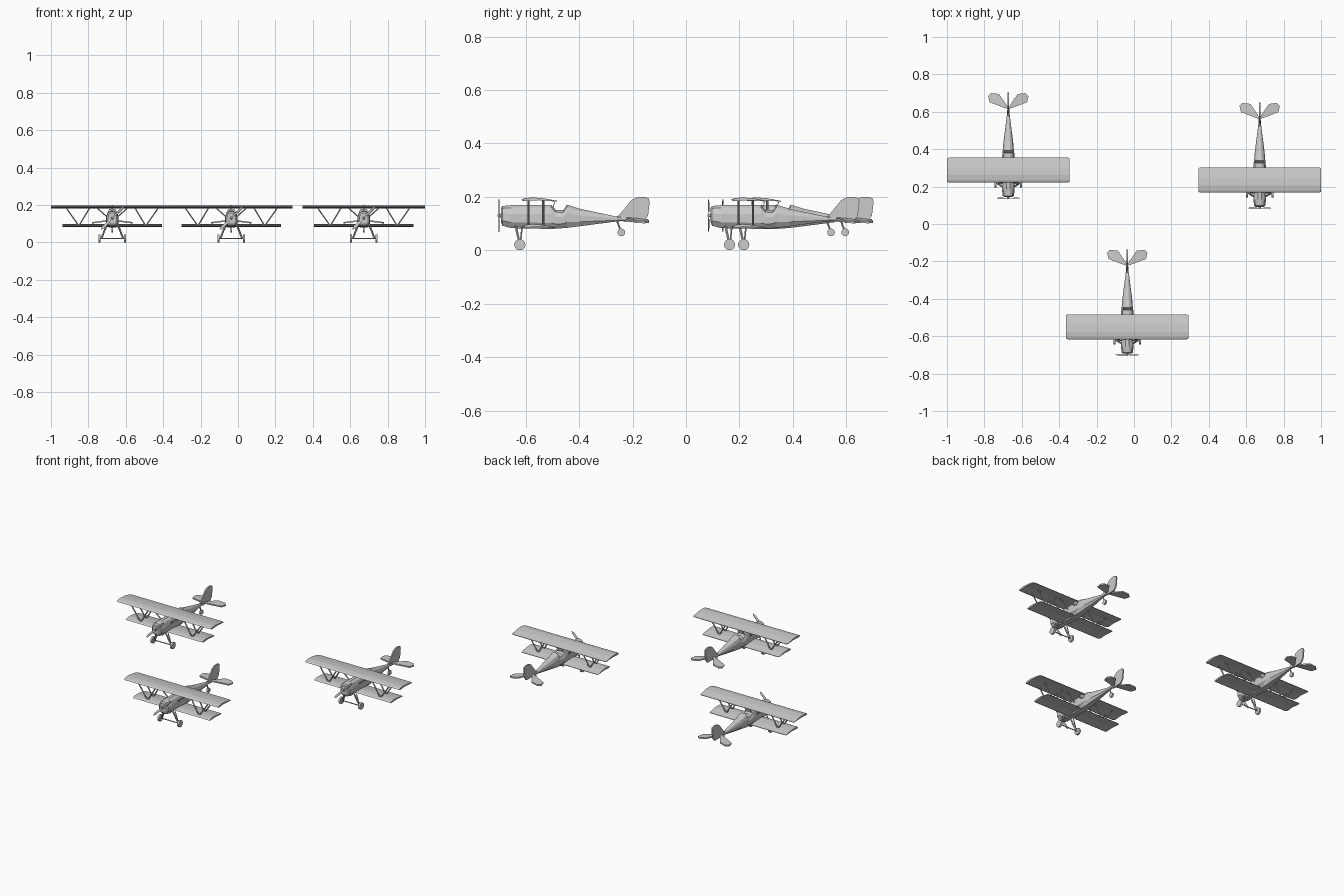
import bpy, bmesh, math
from mathutils import Vector

if "Cube" in bpy.data.objects:
    bpy.data.objects.remove(bpy.data.objects["Cube"])

parts = []

def make(name, verts, faces):
    me = bpy.data.meshes.new(name)
    me.from_pydata([tuple(v) for v in verts], [], faces)
    bm = bmesh.new()
    bm.from_mesh(me)
    bmesh.ops.recalc_face_normals(bm, faces=bm.faces)
    bm.to_mesh(me)
    bm.free()
    ob = bpy.data.objects.new(name, me)
    bpy.context.collection.objects.link(ob)
    parts.append(ob)
    return ob

def loft(name, rings):
    n, m = len(rings[0]), len(rings)
    verts = [v for r in rings for v in r]
    faces = [(i*n + j, i*n + (j+1) % n, (i+1)*n + (j+1) % n, (i+1)*n + j)
             for i in range(m-1) for j in range(n)]
    faces += [tuple(range(n)), tuple(range((m-1)*n, m*n))]
    return make(name, verts, faces)

def rod(name, a, b, r, sides=6, r2=None):
    a, b = Vector(a), Vector(b)
    q = (b-a).to_track_quat('Z', 'Y')
    ring = lambda c, rad: [c + q @ Vector((rad*math.cos(t), rad*math.sin(t), 0))
                           for t in (2*math.pi*k/sides for k in range(sides))]
    return loft(name, [ring(a, r), ring(b, r if r2 is None else r2)])

# fuselage: station y, half width, bottom z, top z
section = [(.55, 0), (1, .25), (1, .62), (.75, .88), (.3, 1)]
section += [(-x, z) for x, z in reversed(section)]
stations = [(.006, .022, .105, .158), (.012, .03, .092, .166), (.045, .034, .083, .169),
            (.085, .031, .082, .17), (.195, .033, .08, .17), (.212, .033, .081, .151),
            (.24, .032, .083, .15), (.253, .03, .084, .171), (.30, .026, .09, .156),
            (.44, .008, .108, .126), (.50, .003, .112, .122)]
loft("fuselage", [[(x*w, y, b + z*(t-b)) for x, z in section] for y, w, b, t in stations])

# wings: cambered profile lofted from tip to tip
foil = [(0, .35), (.08, .75), (.3, 1), (.6, .8), (1, .1), (1, -.1), (.5, .25), (.08, 0)]
def wing(name, half, y0, chord, z, h):
    ring = lambda x, s: [(x, y0 + chord*(.5 + (u-.5)*s), z + v*h) for u, v in foil]
    loft(name, [ring(-half, .93), ring(-half+.008, 1), ring(half-.008, 1), ring(half, .93)])
wing("upper_wing", .327, .082, .134, .184, .014)
wing("lower_wing", .266, .085, .125, .085, .013)

for s in (-1, 1):
    # wing struts
    for y in (.11, .165):
        rod("outer_wing_strut", (s*.25, y, .19), (s*.182, y, .093), .004)
        rod("inner_wing_strut", (s*.118, y, .19), (s*.176, y, .093), .004)
        rod("cabin_strut", (s*.088, y, .19), (s*.026, y, .135), .004)
    # landing gear
    rod("gear_leg", (s*.032, .062, .09), (s*.058, .077, .021), .005)
    rod("gear_brace", (s*.03, .085, .085), (s*.057, .079, .023), .003)
    rod("main_wheel", (s*.062, .077, .021), (s*.074, .077, .021), .021, 14)
    # tailplane half
    outline = [(0, .475), (.03, .485), (.1, .512), (.108, .545), (.092, .561), (.05, .556), (.01, .498)]
    loft("tailplane", [[(s*x, y, .119 - .13*x + d) for x, y in outline] for d in (-.004, .004)])
    # propeller blade with a slight pitch
    u, v = Vector((s*.7, 0, s*.7)), Vector((.7, s*.35, -.7))
    base = Vector((0, -.001, .13))
    loft("propeller_blade", [[base + u*r + v*(w*a) + Vector((0, d, 0))
                              for a, d in ((-1, 0), (0, -.0015), (1, 0), (0, .0015))]
                             for r, w in ((.004, .003), (.035, .007), (.07, .007), (.086, .003))])

rod("axle", (-.07, .077, .021), (.07, .077, .021), .003)
rod("propeller_hub", (0, .012, .13), (0, -.006, .13), .009, 10, .004)

# windscreen
loft("windscreen", [[(x, y + d, z) for x, y, z in
                     ((-.026, .2, .16), (-.016, .206, .18), (.016, .206, .18), (.026, .2, .16))]
                    for d in (0, .003)])

# fin and rudder
fin = [(.43, .122), (.448, .131), (.495, .188), (.515, .198), (.545, .2), (.56, .194),
       (.563, .18), (.557, .13), (.54, .107), (.47, .106)]
loft("tail_fin", [[(x, y, z) for y, z in fin] for x in (-.004, .004)])

# tail wheel
rod("tail_wheel_leg", (0, .44, .112), (0, .457, .067), .004)
rod("tail_wheel", (-.005, .457, .067), (.005, .457, .067), .0145, 12)

# place three aircraft
for k, (x, y) in enumerate(((-.672, .139), (.672, .086), (-.036, -.699))):
    for ob in parts:
        c = ob if k == 2 else ob.copy()
        c.location = (x, y, 0)
        if k < 2:
            bpy.context.collection.objects.link(c)
